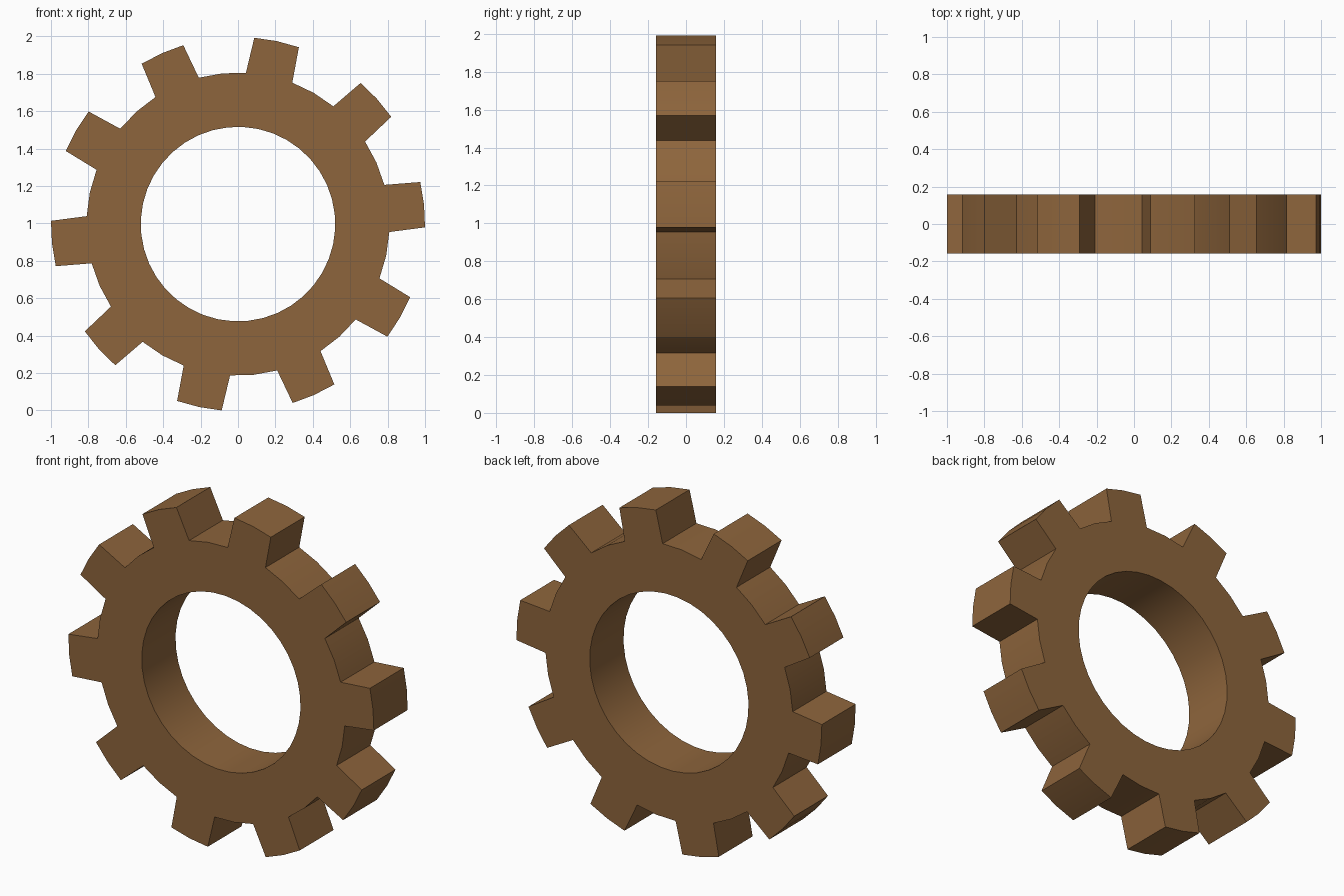
import bpy, bmesh
from math import cos, sin, radians

if "Cube" in bpy.data.objects:
    bpy.data.objects.remove(bpy.data.objects["Cube"])

TEETH, PITCH, PHASE = 10, 36, 6
R_HOLE, R_ROOT, R_TIP = 0.52, 0.81, 1.0
HALF, CENTRE_Z = 0.158, 0.996

bm = bmesh.new()


def pair(radius, degrees):
    """Front and back vertex at a polar position."""
    a = radians(degrees)
    return [bm.verts.new((radius * cos(a), y, CENTRE_Z + radius * sin(a))) for y in (-HALF, HALF)]


# Four radial steps per pitch; two of them carry the tooth
hole, root, rim, caps = [], [], [], []
for t in range(TEETH):
    mid = PHASE + t * PITCH
    steps = [pair(R_ROOT, mid + d) for d in (-9, 0, 9, 18)]
    tip = [pair(R_TIP, mid + d) for d in (-7, 0, 7)]
    hole += [pair(R_HOLE, mid + d) for d in (-9, 0, 9, 18)]
    root += steps
    rim += [steps[0], *tip, steps[2], steps[3]]
    # Tooth faces
    caps += [(steps[i], tip[i], tip[i + 1], steps[i + 1]) for i in (0, 1)]

# Ring faces
n = len(root)
caps += [(hole[i], root[i], root[(i + 1) % n], hole[(i + 1) % n]) for i in range(n)]
for quad in caps:
    for side in (0, 1):
        bm.faces.new([p[side] for p in quad])

# Outer rim and bore walls
for loop in (rim, hole):
    for a, b in zip(loop, loop[1:] + loop[:1]):
        bm.faces.new((a[0], b[0], b[1], a[1]))

bmesh.ops.recalc_face_normals(bm, faces=bm.faces)
mesh = bpy.data.meshes.new("gear")
bm.to_mesh(mesh)
bm.free()

gear = bpy.data.objects.new("gear", mesh)
bpy.context.collection.objects.link(gear)
brown = bpy.data.materials.new("brown")
brown.diffuse_color = (0.27, 0.13, 0.045, 1)
brown.use_nodes = True
brown.node_tree.nodes["Principled BSDF"].inputs["Base Color"].default_value = brown.diffuse_color
mesh.materials.append(brown)

# Smooth bore and rim, sharp corners
bpy.context.view_layer.objects.active = gear
gear.select_set(True)
bpy.ops.object.shade_smooth_by_angle(angle=radians(30))
